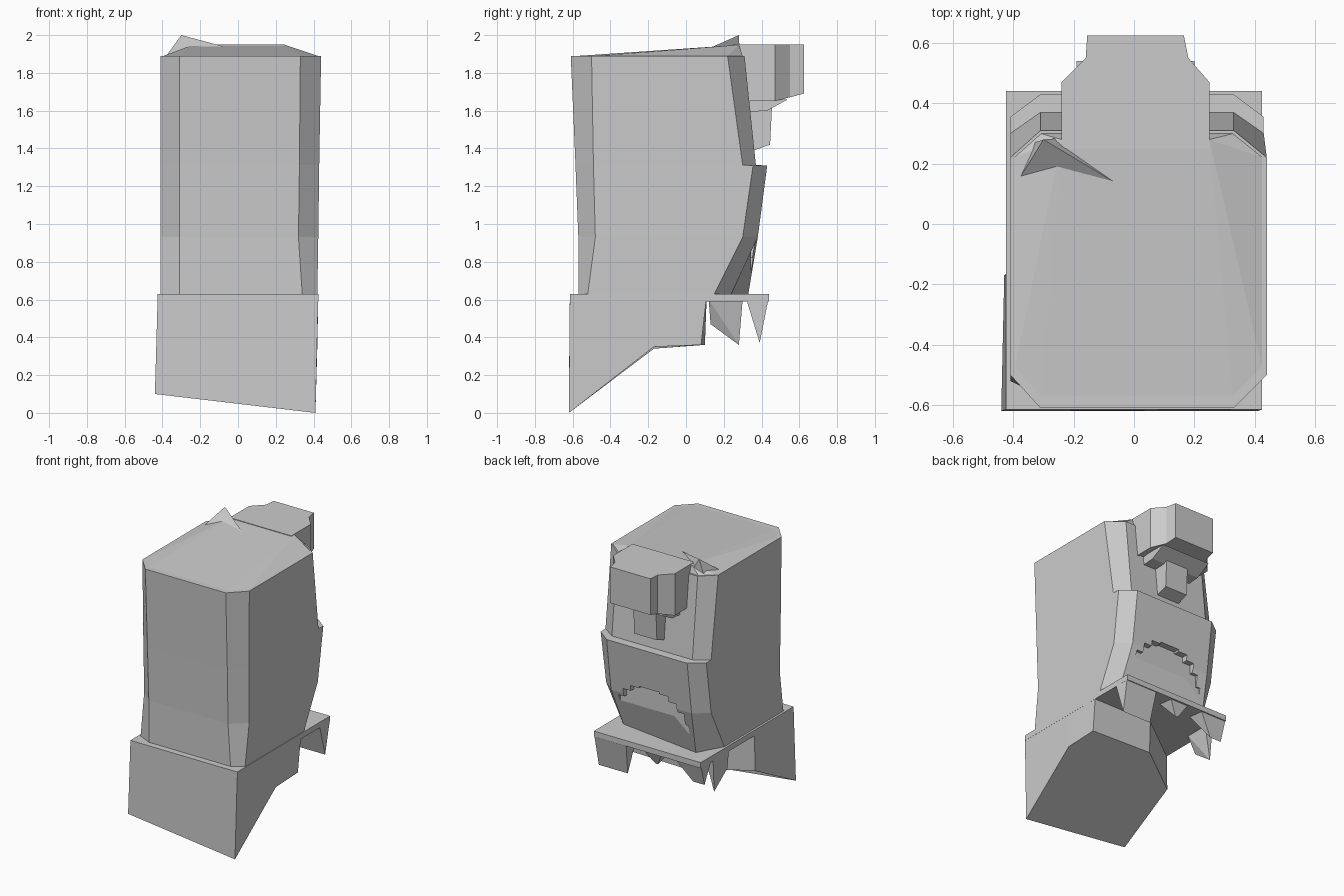
import bpy, bmesh, math

if "Cube" in bpy.data.objects:
    bpy.data.objects.remove(bpy.data.objects["Cube"])

stone = bpy.data.materials.new("grey_stone")
stone.diffuse_color = (0.6, 0.6, 0.6, 1)
stone.use_nodes = True
stone.node_tree.nodes["Principled BSDF"].inputs["Base Color"].default_value = stone.diffuse_color


def finish(name, bm):
    bmesh.ops.recalc_face_normals(bm, faces=bm.faces[:])
    mesh = bpy.data.meshes.new(name)
    bm.to_mesh(mesh)
    bm.free()
    ob = bpy.data.objects.new(name, mesh)
    bpy.context.collection.objects.link(ob)
    mesh.materials.append(stone)
    return ob


def loft(name, rings):
    """Skin a stack of equal-length closed rings and cap both ends."""
    bm = bmesh.new()
    vr = [[bm.verts.new(p) for p in r] for r in rings]
    n = len(vr[0])
    for a, b in zip(vr, vr[1:]):
        for i in range(n):
            j = (i + 1) % n
            bm.faces.new((a[i], a[j], b[j], b[i]))
    bm.faces.new(vr[0])
    bm.faces.new(vr[-1])
    return finish(name, bm)


def hull(name, pts):
    bm = bmesh.new()
    for p in pts:
        bm.verts.new(p)
    res = bmesh.ops.convex_hull(bm, input=bm.verts[:])
    bmesh.ops.delete(bm, geom=[v for v in bm.verts if not v.link_faces], context='VERTS')
    bmesh.ops.dissolve_limit(bm, angle_limit=0.01, verts=bm.verts[:], edges=bm.edges[:])
    return finish(name, bm)


def box(name, x0, x1, y0, y1, z0, z1):
    return hull(name, [(x, y, z) for x in (x0, x1) for y in (y0, y1) for z in (z0, z1)])


# Main block: chamfered rings with a ledge across the back
def ring(z, front, front_side, side, back_r, back_l, xr, xf):
    return [(-0.31, front, z), (xf, front, z), (xr, front_side, z), (xr, side, z),
            (0.33, back_r, z), (-0.31, back_l, z), (-0.41, side, z), (-0.41, front_side, z)]


body = loft("main_block", [
    ring(0.60, -0.57, -0.52, 0.14, 0.22, 0.32, 0.42, 0.34),
    ring(0.63, -0.57, -0.52, 0.15, 0.24, 0.33, 0.42, 0.34),
    ring(0.93, -0.57, -0.48, 0.30, 0.38, 0.38, 0.425, 0.32),
    ring(1.31, -0.585, -0.49, 0.355, 0.43, 0.43, 0.43, 0.325),
    ring(1.312, -0.585, -0.49, 0.30, 0.37, 0.37, 0.43, 0.325),
    ring(1.89, -0.61, -0.50, 0.22, 0.31, 0.31, 0.44, 0.33)])

# Stepped arch recess cut into the back
outline = []
steps = 12
for i in range(steps):
    a, b = math.pi * i / steps, math.pi * (i + 1) / steps
    outline.append((0.02 + 0.30 * math.cos(a), 0.62 + 0.40 * math.sin(max(a, b) if a < 1.5 else a)))
    outline.append((0.02 + 0.30 * math.cos(b), 0.62 + 0.40 * math.sin(b if a < 1.5 else a)))
cutter = loft("arch_cutter", [[(x, 0.345, z) for x, z in outline],
                              [(x, 0.60, z) for x, z in outline]])
cutter.hide_render = True
cutter.hide_viewport = True
mod = body.modifiers.new("arch_recess", 'BOOLEAN')
mod.operation = 'DIFFERENCE'
mod.solver = 'EXACT'
mod.object = cutter

# Broken base: sloping underside, notched at the back left
low = [(-0.44, -0.62, 0.10), (0.41, -0.62, 0.0), (0.42, -0.17, 0.35), (0.42, 0.08, 0.36),
       (-0.05, 0.10, 0.36), (-0.43, -0.17, 0.34)]
high = [(-0.425, -0.615, 0.625), (0.425, -0.615, 0.625), (0.425, -0.17, 0.625),
        (0.425, 0.11, 0.625), (-0.05, 0.11, 0.625), (-0.425, -0.17, 0.625)]
loft("broken_base", [low, high])
box("base_slab", -0.425, 0.425, -0.615, 0.44, 0.59, 0.63)

# Jagged teeth hanging under the back of the slab: (x at top, x at tip, tip height)
for i, (x0, x1, t0, t1, z) in enumerate([(0.17, 0.425, 0.19, 0.42, 0.37),
                                         (-0.12, 0.06, -0.05, -0.03, 0.50),
                                         (-0.425, -0.20, -0.42, -0.33, 0.45)]):
    hull(f"back_tooth_{i}", [(x0, 0.44, 0.62), (x1, 0.44, 0.62), (x0, 0.32, 0.60),
                             (x1, 0.32, 0.60), (t0, 0.39, z), (t1, 0.39, z)])
hull("left_tooth", [(-0.425, 0.12, 0.60), (-0.425, 0.30, 0.60), (-0.36, 0.12, 0.60),
                    (-0.36, 0.30, 0.60), (-0.42, 0.28, 0.36), (-0.42, 0.13, 0.47)])

# Rear overhang with a notched plan
plan = [(-0.24, 0.25), (-0.24, 0.47), (-0.16, 0.55), (-0.155, 0.625),
        (0.165, 0.625), (0.18, 0.55), (0.25, 0.47), (0.25, 0.25)]
loft("rear_overhang", [[(x, y, 1.65 + max(0, y - 0.47) * 0.26) for x, y in plan],
                       [(x, y, 1.95) for x, y in plan]])
hull("overhang_step", [(x, y, z) for x in (-0.19, 0.20)
                       for y, z in ((0.28, 1.59), (0.43, 1.60), (0.54, 1.66), (0.28, 1.66))])
hull("bracket", [(x, y, z) for x in (-0.08, 0.10)
                 for y, z in ((0.28, 1.38), (0.36, 1.39), (0.445, 1.42), (0.455, 1.62), (0.28, 1.62))])

# Gently rising top and the corner splinter
hull("top_slope", [(-0.31, -0.60, 1.888), (0.33, -0.60, 1.888), (0.43, -0.50, 1.888),
                   (-0.40, -0.50, 1.888), (-0.40, 0.22, 1.888), (0.43, 0.22, 1.888),
                   (-0.31, 0.30, 1.888), (0.33, 0.30, 1.888),
                   (-0.24, 0.28, 1.948), (0.25, 0.28, 1.948)])
hull("corner_splinter", [(-0.30, 0.28, 2.0), (-0.38, 0.15, 1.89), (0.0, 0.10, 1.92),
                         (-0.24, 0.285, 1.89), (-0.33, 0.27, 1.89)])
